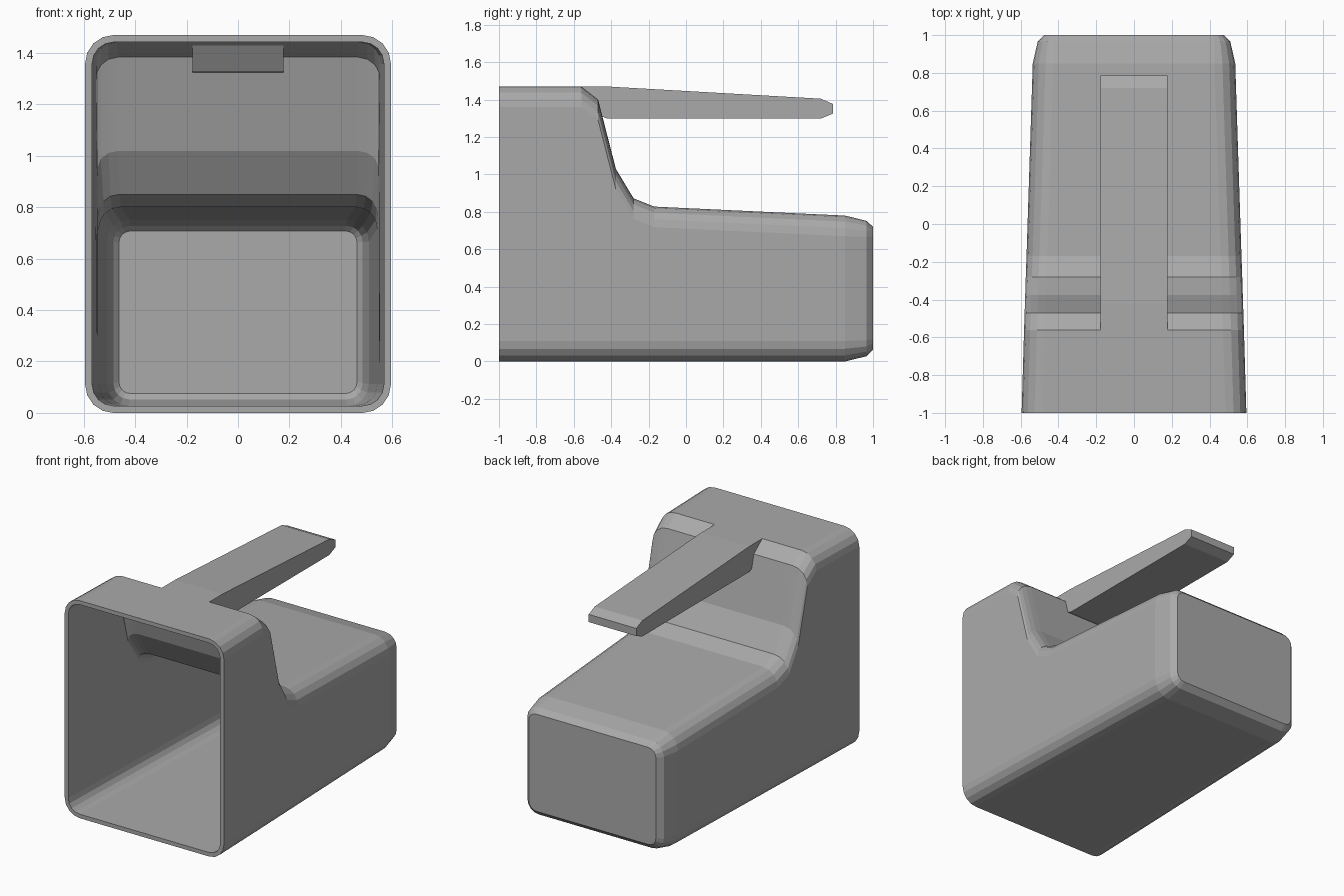
import bpy, bmesh, math

cube = bpy.data.objects.get("Cube")
if cube:
    bpy.data.objects.remove(cube, do_unlink=True)

# Single grey plastic
grey = bpy.data.materials.new("grey plastic")
grey.use_nodes = True
grey.diffuse_color = (0.4, 0.4, 0.4, 1)
grey.node_tree.nodes["Principled BSDF"].inputs["Base Color"].default_value = (0.4, 0.4, 0.4, 1)


def finish(name, bm):
    bmesh.ops.recalc_face_normals(bm, faces=bm.faces)
    mesh = bpy.data.meshes.new(name)
    bm.to_mesh(mesh)
    bm.free()
    mesh.materials.append(grey)
    obj = bpy.data.objects.new(name, mesh)
    bpy.context.collection.objects.link(obj)
    return obj


def rounded_section(bm, y, half, bottom, top, r, steps=4):
    """Ring of vertices forming a rounded rectangle across y."""
    corners = [(half - r, top - r), (r - half, top - r),
               (r - half, bottom + r), (half - r, bottom + r)]
    ring = []
    for i, (cx, cz) in enumerate(corners):
        for s in range(steps + 1):
            a = math.pi / 2 * (i + s / steps)
            ring.append(bm.verts.new((cx + r * math.cos(a), y, cz + r * math.sin(a))))
    return ring


# Scoop body: lofted sections, open at the front, closed at the back
# Each section: y, half width, bottom, top, corner radius
sections = [
    (-1.0, 0.595, 0, 1.47, 0.11),
    (-0.56, 0.582, 0, 1.47, 0.11),
    (-0.47, 0.579, 0, 1.40, 0.11),
    (-0.375, 0.576, 0, 1.03, 0.11),
    (-0.28, 0.573, 0, 0.872, 0.11),
    (-0.17, 0.569, 0, 0.828, 0.11),
    (0.85, 0.536, 0, 0.78, 0.11),
    (0.965, 0.51, 0.028, 0.752, 0.085),
    (1.0, 0.475, 0.064, 0.72, 0.055),
]
bm = bmesh.new()
rings = [rounded_section(bm, *s) for s in sections]
for a, b in zip(rings, rings[1:]):
    n = len(a)
    for i in range(n):
        j = (i + 1) % n
        bm.faces.new((a[i], a[j], b[j], b[i]))
bm.faces.new(rings[-1])
bmesh.ops.recalc_face_normals(bm, faces=bm.faces)
body = finish("scoop_body", bm)
wall = body.modifiers.new("wall", 'SOLIDIFY')
wall.thickness = 0.027
wall.offset = -1
wall.use_even_offset = True

# Handle: side profile (y, z) extruded across x, its root set into the shell
profile = [
    (-0.56, 1.47), (-0.42, 1.47), (0.72, 1.405), (0.785, 1.377),
    (0.785, 1.325), (0.72, 1.298), (-0.42, 1.298), (-0.45, 1.31),
    (-0.49, 1.33), (-0.56, 1.443),
]
bm = bmesh.new()
face = bm.faces.new([bm.verts.new((-0.178, y, z)) for y, z in profile])
out = bmesh.ops.extrude_face_region(bm, geom=[face])
moved = [v for v in out["geom"] if isinstance(v, bmesh.types.BMVert)]
bmesh.ops.translate(bm, verts=moved, vec=(0.356, 0, 0))
finish("handle", bm)
